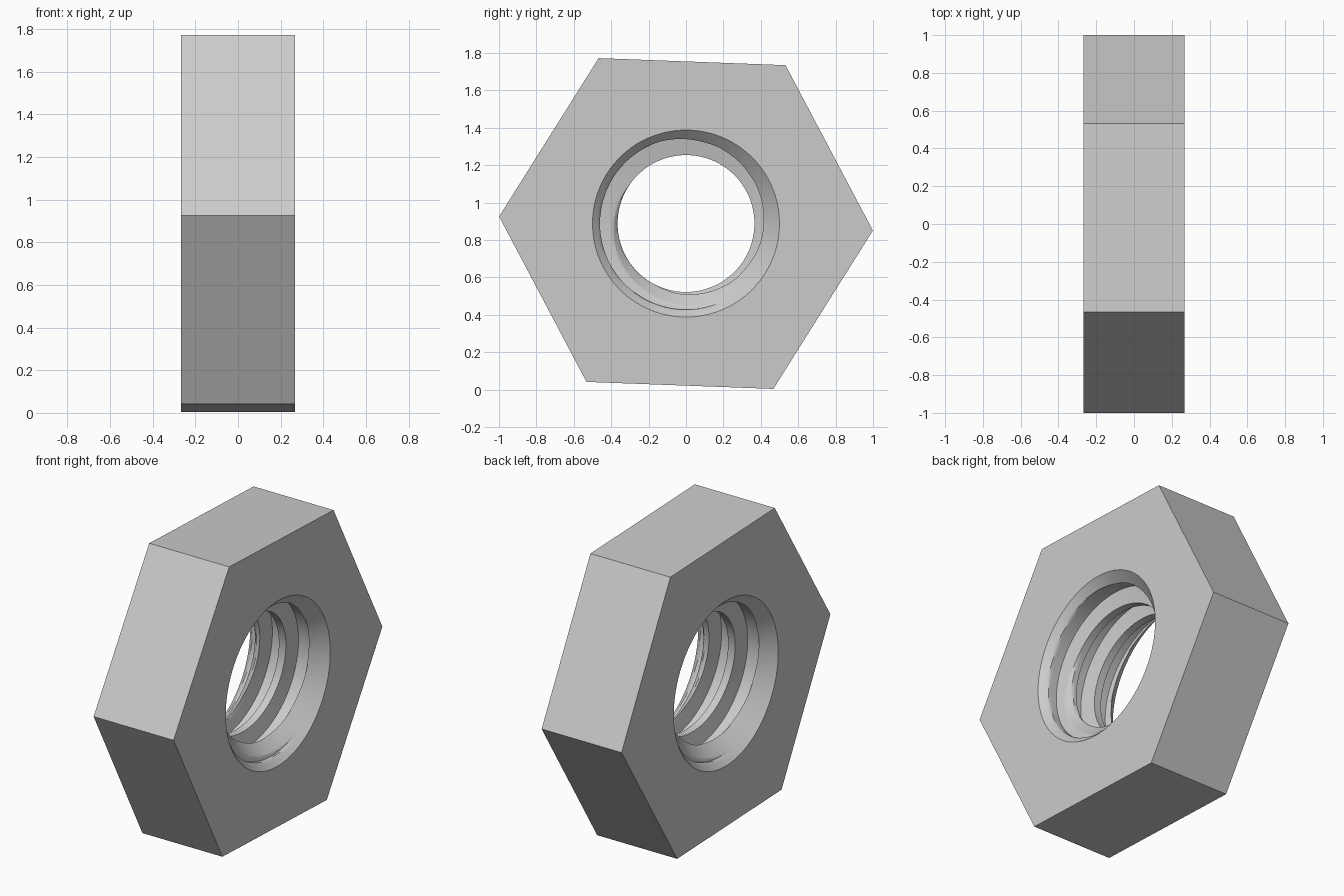
import bpy, bmesh, math

cube = bpy.data.objects.get("Cube")
if cube:
    bpy.data.objects.remove(cube)

HALF, CENTRE_Z, HEX_R = 0.268, 0.888, 1.0      # half thickness, axis height, corner radius
TURN = math.radians(-2.15)                     # slight roll of the hexagon
MOUTH, ROOT, CREST = 0.5, 0.46, 0.366          # chamfer mouth and thread radii
PITCH, VALLEY, FLANK = 0.175, 0.09, 0.019      # thread profile widths
STEPS = 96

steel = bpy.data.materials.new("steel_grey")
steel.use_nodes = True
steel.diffuse_color = (0.6, 0.6, 0.6, 1)
steel.node_tree.nodes["Principled BSDF"].inputs["Base Color"].default_value = (0.6, 0.6, 0.6, 1)


def thread_radius(s):
    """Trapezoid thread: valley, flank, crest, flank over one pitch."""
    s %= PITCH
    if s <= VALLEY:
        return ROOT
    t = min(s - VALLEY, PITCH - s) / FLANK
    return ROOT + (CREST - ROOT) * min(t, 1)


def point(bm, x, r, angle):
    return bm.verts.new((x, r * math.cos(angle), CENTRE_Z + r * math.sin(angle)))


# Offsets along the axis for one pitch, with rows on every profile corner
offsets, start = [], 0
for width, cuts in ((VALLEY, 8), (FLANK, 6), (PITCH - VALLEY - 2 * FLANK, 4), (FLANK, 6)):
    offsets += [start + width * i / cuts for i in range(cuts)]
    start += width
rows = [k * PITCH + o for k in range(-3, 5) for o in offsets]

bm = bmesh.new()

# Threaded bore: rows follow the helix and are opened up by the end chamfers
grid = []
for i in range(STEPS + 1):
    angle = TURN + math.tau * i / STEPS
    lead = HALF - 0.052 + PITCH * (angle / math.tau - 0.25)
    column = []
    for s in rows:
        x = max(-HALF, min(HALF, lead - s))
        chamfer = MOUTH - (HALF - abs(x))
        column.append(point(bm, x, max(chamfer, thread_radius(s)) if abs(x) < HALF else MOUTH, angle))
    grid.append(column)
for a, b in zip(grid, grid[1:]):
    for j in range(len(rows) - 1):
        quad = (a[j], b[j], b[j + 1], a[j + 1])
        xs = [v.co.x for v in quad]
        if max(xs) - min(xs) > 1e-6:
            bm.faces.new(quad)

# Hexagonal body: end faces around the bore, then the six flats
corners = {}
span = STEPS // 6
for x in (-HALF, HALF):
    ring = [point(bm, x, MOUTH, TURN + math.tau * i / STEPS) for i in range(STEPS)]
    hexagon = [point(bm, x, HEX_R, TURN + math.tau * i / 6) for i in range(6)]
    corners[x] = hexagon
    for i in range(6):
        arc = [ring[(i * span + k) % STEPS] for k in range(span, -1, -1)]
        bm.faces.new([hexagon[i], hexagon[(i + 1) % 6]] + arc)
for i in range(6):
    n = (i + 1) % 6
    bm.faces.new((corners[-HALF][i], corners[-HALF][n], corners[HALF][n], corners[HALF][i]))

bmesh.ops.remove_doubles(bm, verts=bm.verts, dist=1e-5)
bmesh.ops.recalc_face_normals(bm, faces=bm.faces)

mesh = bpy.data.meshes.new("hex_nut")
bm.to_mesh(mesh)
bm.free()
mesh.materials.append(steel)
nut = bpy.data.objects.new("hex_nut", mesh)
bpy.context.collection.objects.link(nut)
bpy.ops.object.select_all(action="DESELECT")
nut.select_set(True)
bpy.context.view_layer.objects.active = nut
bpy.ops.object.shade_smooth_by_angle(angle=math.radians(30))
